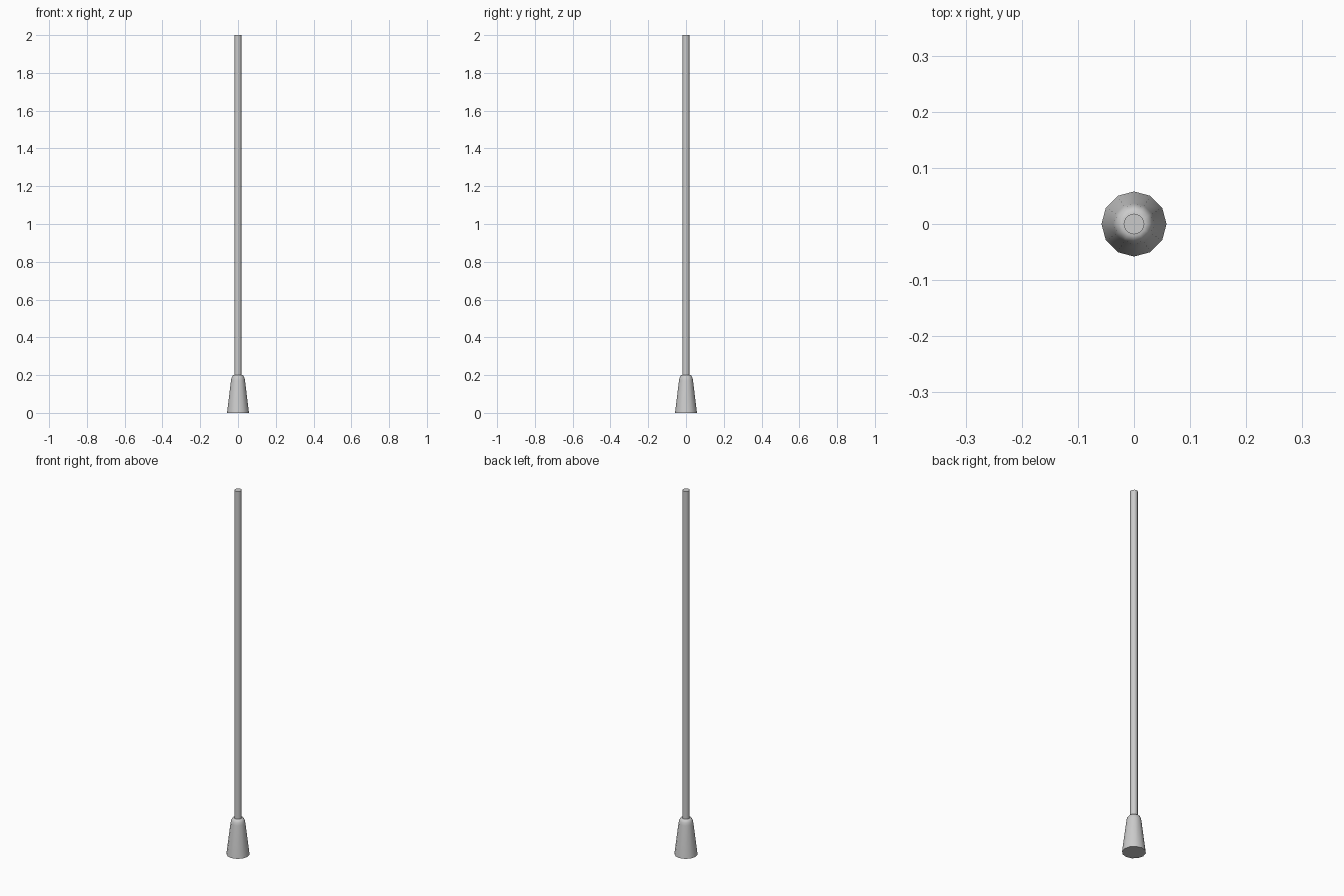
import bpy, bmesh, math

if "Cube" in bpy.data.objects:
    bpy.data.objects.remove(bpy.data.objects["Cube"])


def lathe(name, profile, sides=12):
    """Closed turned part from (radius, height) points."""
    bm = bmesh.new()
    rings = []
    for r, z in profile:
        rings.append([bm.verts.new((r * math.cos(2 * math.pi * i / sides),
                                    r * math.sin(2 * math.pi * i / sides), z))
                      for i in range(sides)])
    for a, b in zip(rings, rings[1:]):
        for i in range(sides):
            j = (i + 1) % sides
            bm.faces.new((a[i], a[j], b[j], b[i]))
    bm.faces.new(rings[0][::-1])
    bm.faces.new(rings[-1])
    mesh = bpy.data.meshes.new(name)
    bm.to_mesh(mesh)
    bm.free()
    obj = bpy.data.objects.new(name, mesh)
    bpy.context.collection.objects.link(obj)
    bpy.ops.object.select_all(action='DESELECT')
    obj.select_set(True)
    bpy.context.view_layer.objects.active = obj
    bpy.ops.object.shade_smooth_by_angle(angle=math.radians(40))
    return obj


# Tapered foot with a rounded shoulder
lathe("base_foot", [(0.058, 0), (0.037, 0.172), (0.034, 0.187),
                    (0.028, 0.197), (0.021, 0.2)])

# Slim upright rod, seated on the foot
lathe("rod", [(0.0185, 0.19), (0.0185, 2.0)])
